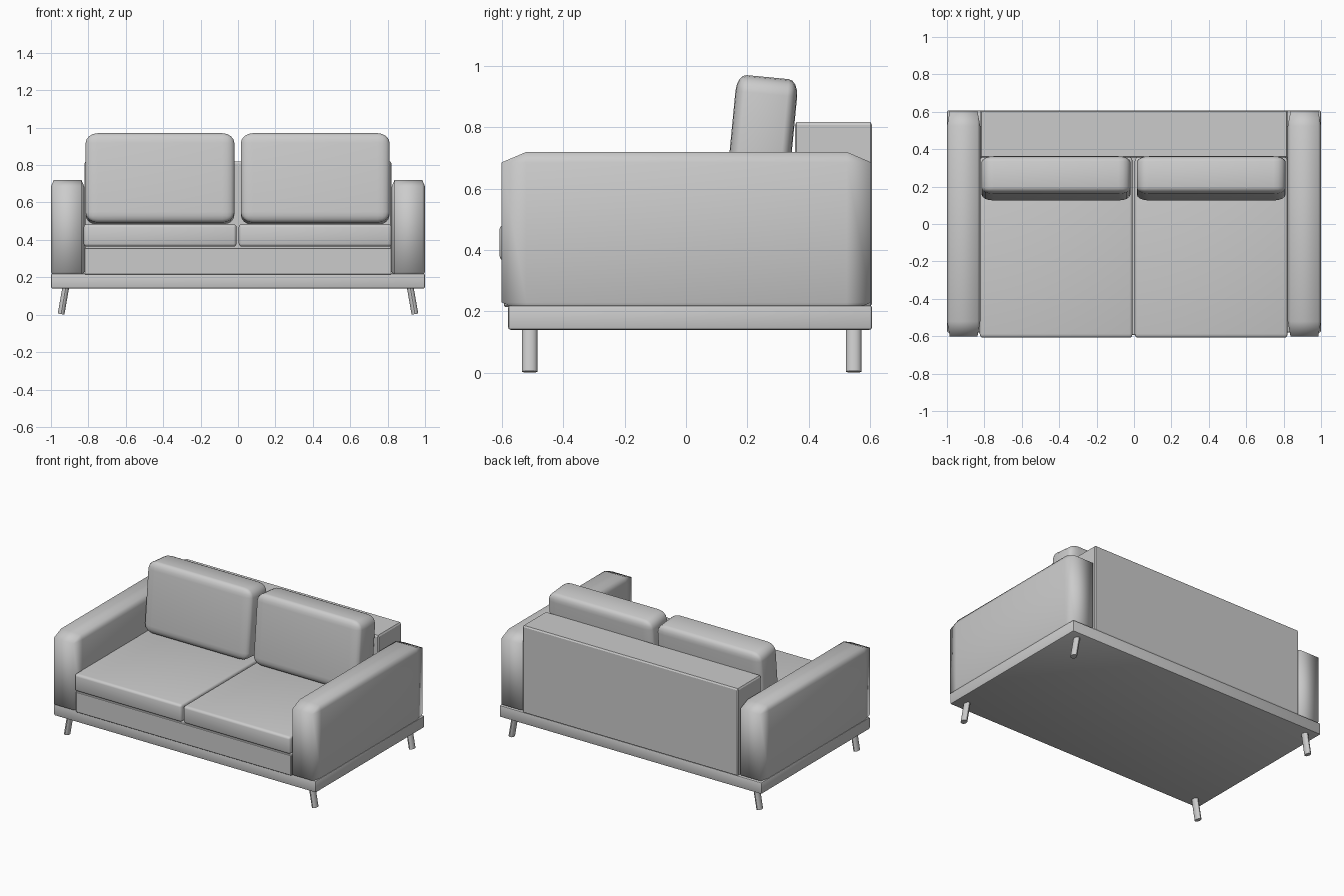
import bpy, bmesh, math
from mathutils import Matrix, Vector

if "Cube" in bpy.data.objects:
    bpy.data.objects.remove(bpy.data.objects["Cube"])


def add(name, bm, angle=None):
    mesh = bpy.data.meshes.new(name)
    bm.to_mesh(mesh)
    bm.free()
    ob = bpy.data.objects.new(name, mesh)
    bpy.context.collection.objects.link(ob)
    bpy.ops.object.select_all(action='DESELECT')
    ob.select_set(True)
    bpy.context.view_layer.objects.active = ob
    if angle is None:
        bpy.ops.object.shade_smooth()
    else:
        bpy.ops.object.shade_smooth_by_angle(angle=math.radians(angle))
    return ob


def soft_box(name, lo, hi, radii, segments=1, angle=None):
    """Bevelled box with a separate edge radius along each axis."""
    lo, hi = Vector(lo), Vector(hi)
    half = (hi - lo) / 2
    w = 0.2
    bm = bmesh.new()
    bmesh.ops.create_cube(bm, size=2)
    bmesh.ops.bevel(bm, geom=bm.edges[:], offset=w, offset_type='OFFSET',
                    segments=segments, profile=0.5, affect='EDGES')
    for v in bm.verts:
        for i in range(3):
            c = v.co[i]
            v.co[i] = math.copysign(half[i] - (1 - abs(c)) * radii[i] / w, c)
    ob = add(name, bm, angle)
    ob.location = (lo + hi) / 2
    return ob


# Plinth, seat box and back rest
soft_box("base", (-1, -0.58, 0.14), (1, 0.607, 0.22), (0.008, 0.008, 0.008), 2, 40)
soft_box("seat_box", (-0.822, -0.594, 0.215), (0.822, 0.36, 0.357), (0.004, 0.004, 0.004), 1, 30)
soft_box("back_rest", (-0.822, 0.355, 0.215), (0.822, 0.607, 0.818), (0.006, 0.006, 0.01), 1, 30)

for side, s in (("left", -1), ("right", 1)):
    # Arm with chamfered ends, shaded smooth
    x0, x1 = sorted((s * 0.822, s * 1.0))
    soft_box(side + "_arm", (x0, -0.601, 0.195), (x1, 0.604, 0.72), (0.015, 0.08, 0.034))

    # Seat cushion
    x0, x1 = sorted((s * 0.823, s * 0.006))
    soft_box(side + "_seat_cushion", (x0 - 0.002, -0.608, 0.364), (x1 - 0.002, 0.357, 0.484),
             (0.016, 0.02, 0.016), 3)

    # Back cushion leaning on the back rest
    x0, x1 = sorted((s * 0.813, s * 0.017))
    cushion = soft_box(side + "_back_cushion", (x0 - 0.002, 0.143, 0.485), (x1 - 0.002, 0.345, 0.965),
                       (0.065, 0.032, 0.055), 4)
    cushion.rotation_euler.x = math.radians(-5.5)

    # Splayed oval legs
    for end, y in (("front", -0.51), ("back", 0.547)):
        bm = bmesh.new()
        bmesh.ops.create_cone(bm, cap_ends=True, segments=16, radius1=1, radius2=1, depth=0.16)
        bmesh.ops.scale(bm, vec=(0.018, 0.025, 1), verts=bm.verts)
        bmesh.ops.translate(bm, vec=(0, 0, 0.08), verts=bm.verts)
        bmesh.ops.rotate(bm, cent=(0, 0, 0), verts=bm.verts,
                         matrix=Matrix.Rotation(math.radians(-10 * s), 3, 'Y'))
        leg = add(f"{end}_{side}_leg", bm, 30)
        leg.location = (s * 0.946, y, 0.0032)
